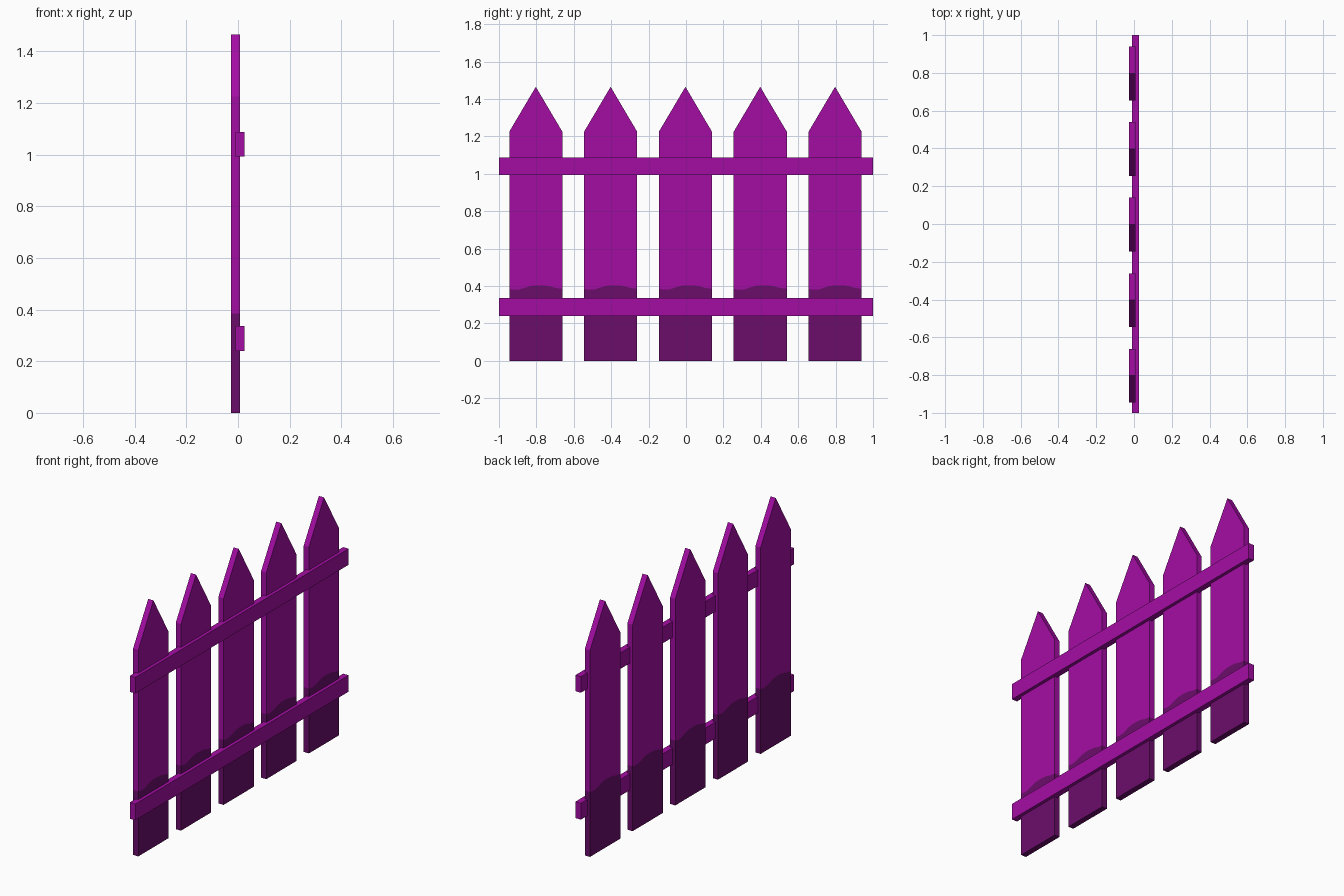
import bpy, bmesh

if "Cube" in bpy.data.objects:
    bpy.data.objects.remove(bpy.data.objects["Cube"])


def material(name, rgb):
    m = bpy.data.materials.new(name)
    m.diffuse_color = (*rgb, 1)
    m.use_nodes = True
    m.node_tree.nodes["Principled BSDF"].inputs["Base Color"].default_value = m.diffuse_color
    return m


PURPLE = material("purple paint", (0.37, 0.004, 0.37))
DARK = material("dark purple stain", (0.148, 0.004, 0.148))

HALF_W, SHOULDER, TIP, STAIN = 0.142, 1.225, 1.465, 0.385
X_BACK, X_FRONT = -0.027, 0.007
# wavy top of the stain between the picket edges (y, z)
WAVE = [(-0.115, 0.380), (-0.09, 0.381), (-0.06, 0.390), (-0.03, 0.400),
        (0.0, 0.404), (0.035, 0.404), (0.07, 0.400), (0.105, 0.390)]


def finish(bm, name, mats):
    bmesh.ops.recalc_face_normals(bm, faces=bm.faces)
    me = bpy.data.meshes.new(name)
    bm.to_mesh(me)
    bm.free()
    for m in mats:
        me.materials.append(m)
    ob = bpy.data.objects.new(name, me)
    bpy.context.collection.objects.link(ob)
    return ob


def picket(name, y0):
    bm = bmesh.new()
    outline = [(-HALF_W, 0), (HALF_W, 0), (HALF_W, STAIN), (HALF_W, SHOULDER),
               (0, TIP), (-HALF_W, SHOULDER), (-HALF_W, STAIN)]
    rings = []
    for x, mirror in ((X_FRONT, 1), (X_BACK, -1)):
        ring = [bm.verts.new((x, y0 + y, z)) for y, z in outline]
        wave = [bm.verts.new((x, y0 + y * mirror, z)) for y, z in WAVE]
        if mirror < 0:
            wave.reverse()
        # stained foot and clean upper board share the wavy line
        bm.faces.new(ring[:3] + wave[::-1] + [ring[6]]).material_index = 1
        bm.faces.new(ring[2:7] + wave)
        rings.append(ring)
    # board edges
    a, b = rings
    for i in range(7):
        j = (i + 1) % 7
        f = bm.faces.new((a[i], a[j], b[j], b[i]))
        f.material_index = 1 if i in (0, 1, 6) else 0
    return finish(bm, name, (PURPLE, DARK))


def rail(name, z0, z1):
    bm = bmesh.new()
    bmesh.ops.create_cube(bm, size=1)
    bmesh.ops.scale(bm, vec=(0.036, 2.0, z1 - z0), verts=bm.verts)
    bmesh.ops.translate(bm, vec=(0.008, 0, (z0 + z1) / 2), verts=bm.verts)
    return finish(bm, name, (PURPLE,))


# pickets
for n in range(5):
    picket(f"picket_{n + 1}", -0.803 + 0.4 * n)

# cross rails
rail("lower_rail", 0.24, 0.337)
rail("upper_rail", 0.993, 1.088)
